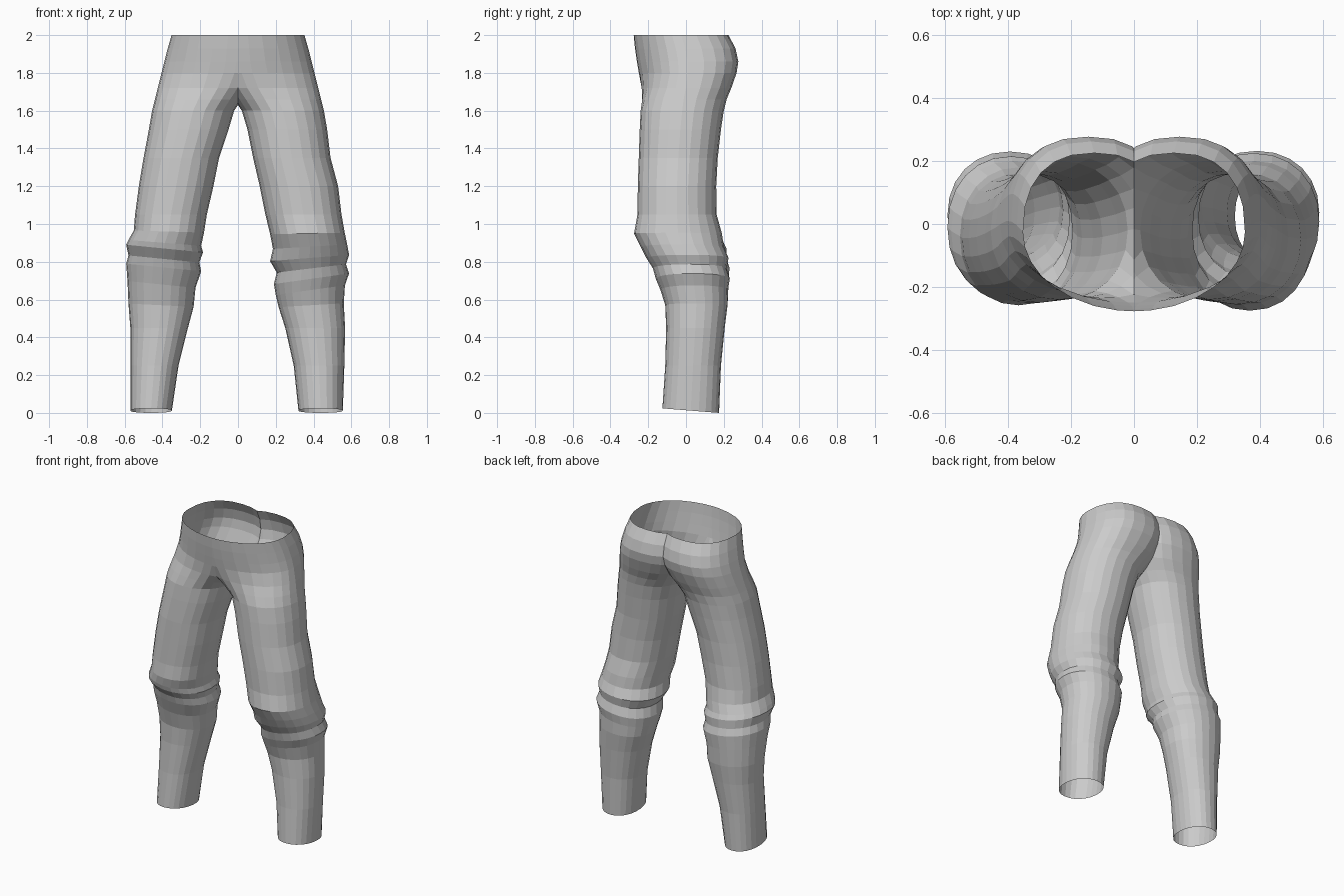
import bpy, bmesh, math

SIDES = 24

# Ring: z, inner x, outer x, front y, back y, tilt (outer side higher)
LEFT_LEG = [
    (0.02, .35, .57, -.125, .175, 0), (0.25, .315, .57, -.11, .185, 0),
    (0.45, .265, .57, -.105, .205, 0), (0.57, .235, .58, -.11, .22, .05),
    (0.68, .225, .585, -.14, .225, .10), (0.77, .195, .592, -.175, .23, .10),
    (0.815, .205, .58, -.19, .215, .10), (0.87, .185, .592, -.235, .215, .10),
    (0.90, .195, .58, -.245, .20, .08), (0.96, .18, .552, -.258, .18, .03),
    (1.05, .165, .545, -.25, .162, 0), (1.20, .13, .525, -.25, .16, 0),
    (1.35, .10, .50, -.25, .168, 0)]
RIGHT_LEG = [
    (0.02, .32, .555, -.125, .175, 0), (0.25, .295, .563, -.11, .185, 0),
    (0.45, .25, .567, -.105, .205, 0), (0.57, .215, .56, -.11, .22, .06),
    (0.65, .20, .566, -.135, .222, .14), (0.71, .19, .588, -.16, .232, .14),
    (0.765, .205, .572, -.175, .215, .12), (0.82, .17, .588, -.21, .225, .08),
    (0.88, .185, .578, -.24, .20, .06), (0.95, .17, .565, -.275, .19, .02),
    (1.05, .145, .548, -.257, .162, 0), (1.20, .115, .53, -.255, .16, 0),
    (1.35, .08, .49, -.25, .168, 0)]
# Hip rings: z, inner x, outer x, front y, back y, how far the front closes over
HIP = [
    (1.50, .05, .472, -.245, .185, 0), (1.60, .02, .455, -.24, .20, 0),
    (1.66, -.02, .44, -.24, .215, .3), (1.72, -.06, .425, -.242, .24, .7),
    (1.80, -.09, .405, -.25, .268, 1), (1.86, -.10, .39, -.26, .277, 1),
    (1.93, -.10, .372, -.27, .262, 1), (2.00, -.10, .352, -.277, .225, 1)]


def power(v, e):
    return math.copysign(abs(v) ** e, v)


def half_trousers(bm, leg, side):
    """Loft one trouser half and cut it at the centre plane."""
    half = bmesh.new()
    rings = []
    rows = [r + (0,) for r in leg] + [r[:5] + (0, r[5]) for r in HIP]
    for z, xi, xo, yf, yb, tilt, close in rows:
        cx, rx = (xi + xo) / 2, (xo - xi) / 2
        cy, ry = (yf + yb) / 2, (yb - yf) / 2
        ring = []
        for i in range(SIDES):
            a = 2 * math.pi * i / SIDES
            e = 0.93 - 0.1 * close
            x = cx + rx * power(math.cos(a), e)
            f = power(math.sin(a), e)
            if f < -1e-6:
                front = math.sqrt(max(0, 1 - (max(x, 0) / xo) ** 2))
                f = f * (1 - close) - front * close
            y = cy + ry * f
            hem = -0.08 * (y - cy) if z < 0.1 else 0
            ring.append(half.verts.new((side * x, y, z + tilt * (x - cx) + hem)))
        rings.append(ring)
    for low, high in zip(rings, rings[1:]):
        for i in range(SIDES):
            j = (i + 1) % SIDES
            quad = (low[i], low[j], high[j], high[i])
            half.faces.new(quad if side > 0 else quad[::-1])
    bmesh.ops.bisect_plane(half, geom=half.verts[:] + half.edges[:] + half.faces[:],
                           dist=1e-5, plane_co=(0, 0, 0), plane_no=(-side, 0, 0),
                           clear_outer=True)
    # Append to the shared mesh
    made = {v: bm.verts.new(v.co) for v in half.verts}
    for f in half.faces:
        bm.faces.new([made[v] for v in f.verts])
    half.free()


# Trousers: two halves sewn along the centre seam
bm = bmesh.new()
half_trousers(bm, LEFT_LEG, -1)
half_trousers(bm, RIGHT_LEG, 1)
bmesh.ops.remove_doubles(bm, verts=bm.verts[:], dist=0.0005)
low = min(v.co.z for v in bm.verts)
for v in bm.verts:
    if v.co.z < 0.1:
        v.co.z -= low
mesh = bpy.data.meshes.new("trousers")
bm.to_mesh(mesh)
bm.free()
bpy.context.collection.objects.link(bpy.data.objects.new("trousers", mesh))
